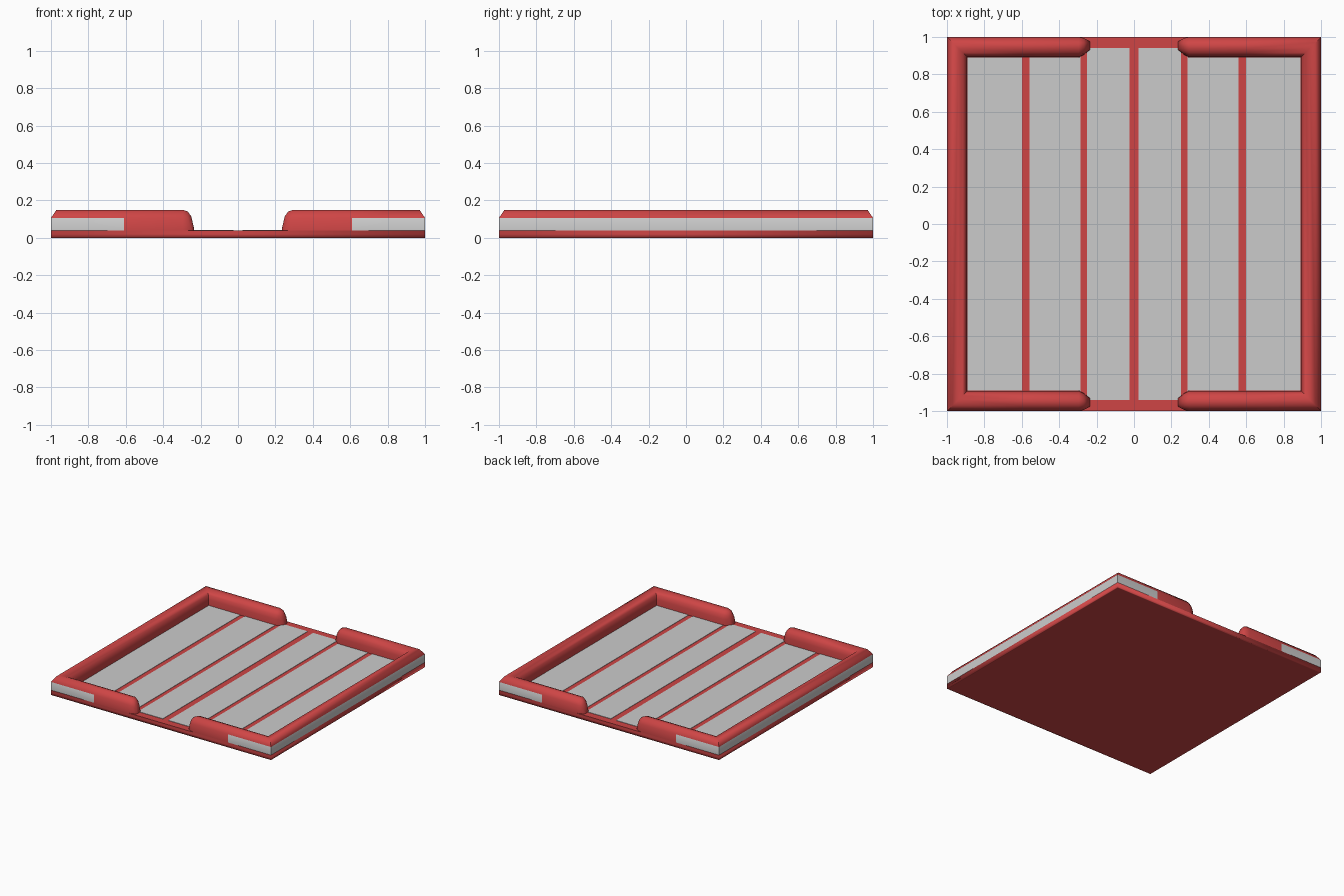
import bpy, bmesh, math

if "Cube" in bpy.data.objects:
    bpy.data.objects.remove(bpy.data.objects["Cube"])

red = bpy.data.materials.new("red_plastic")
red.diffuse_color = (0.62, 0.06, 0.06, 1)
red.use_nodes = True
red.node_tree.nodes["Principled BSDF"].inputs["Base Color"].default_value = red.diffuse_color
grey = bpy.data.materials.new("plain_grey")


def make_object(name, bm, mats=()):
    bmesh.ops.recalc_face_normals(bm, faces=bm.faces)
    mesh = bpy.data.meshes.new(name)
    bm.to_mesh(mesh)
    bm.free()
    ob = bpy.data.objects.new(name, mesh)
    bpy.context.collection.objects.link(ob)
    for m in mats:
        mesh.materials.append(m)
    return ob


def mirror_x(ob):
    mod = ob.modifiers.new("mirror", 'MIRROR')
    mod.use_axis[0] = True


def bridge(bm, a, b):
    n = len(a)
    return [bm.faces.new((a[i], a[(i + 1) % n], b[(i + 1) % n], b[i])) for i in range(n)]


# Base tray: square slab whose lower edge is softly shaded
bm = bmesh.new()
rings = []
for s, z in [(1, 0.04), (1, 0.02), (1, 0), (0.99, 0)]:
    rings.append([bm.verts.new((s * x, s * y, z)) for x, y in [(-1, -1), (1, -1), (1, 1), (-1, 1)]])
for a, b in zip(rings, rings[1:]):
    bridge(bm, a, b)
bm.faces.new(rings[-1])
for f in bm.faces:
    f.smooth = True
bm.faces.new(rings[0])
make_object("base_tray", bm, [red])

# Floor panels separated by red strips; the middle pair runs out into the gap
bm = bmesh.new()
for x0, x1, y in [(0.025, 0.25, 0.94), (0.285, 0.56, 0.9), (0.6, 0.9, 0.9)]:
    vs = bmesh.ops.create_cube(bm, size=1)["verts"]
    for v in vs:
        v.co = (x0 if v.co.x < 0 else x1, y if v.co.y > 0 else -y, 0.03 if v.co.z < 0 else 0.043)
mirror_x(make_object("floor_panels", bm))

# Raised rim: C-shaped sweep with rounded, tapered ends at the gap
# profile = (distance inward from the outer edge, height)
profile = [(0, 0.04), (0, 0.107), (0.03, 0.15), (0.06, 0.15), (0.083, 0.142),
           (0.1, 0.122), (0.108, 0.09), (0.11, 0.04)]
# end stations = x, outer inset, inner inset, top height
ends = [(0.235, 0.025, 0.07, 0.05), (0.25, 0.015, 0.08, 0.115),
        (0.268, 0.006, 0.095, 0.14), (0.295, 0, 0.11, 0.15),
        (0.61, 0, 0.11, 0.15), (1, 0, 0.11, 0.15)]
bm = bmesh.new()


def station(x, lo, hi, top, side):
    ring = []
    for d, z in profile:
        d = lo + d / 0.11 * (hi - lo)
        z = 0.04 + (z - 0.04) * (top - 0.04) / 0.11
        px = x - d if x == 1 else x          # mitre at the corner
        ring.append(bm.verts.new((px, side * (1 - d), z)))
    return ring


rings = [station(*e, -1) for e in ends] + [station(*e, 1) for e in reversed(ends)]
for i, (a, b) in enumerate(zip(rings, rings[1:])):
    faces = bridge(bm, a, b)
    if 4 <= i <= 6:                          # grey band around the outside
        faces[0].material_index = 1
bm.faces.new(rings[0])
bm.faces.new(rings[-1])
rim = make_object("rim", bm, [red, grey])
bpy.context.view_layer.objects.active = rim
rim.select_set(True)
bpy.ops.object.shade_smooth_by_angle(angle=math.radians(60))
mirror_x(rim)
